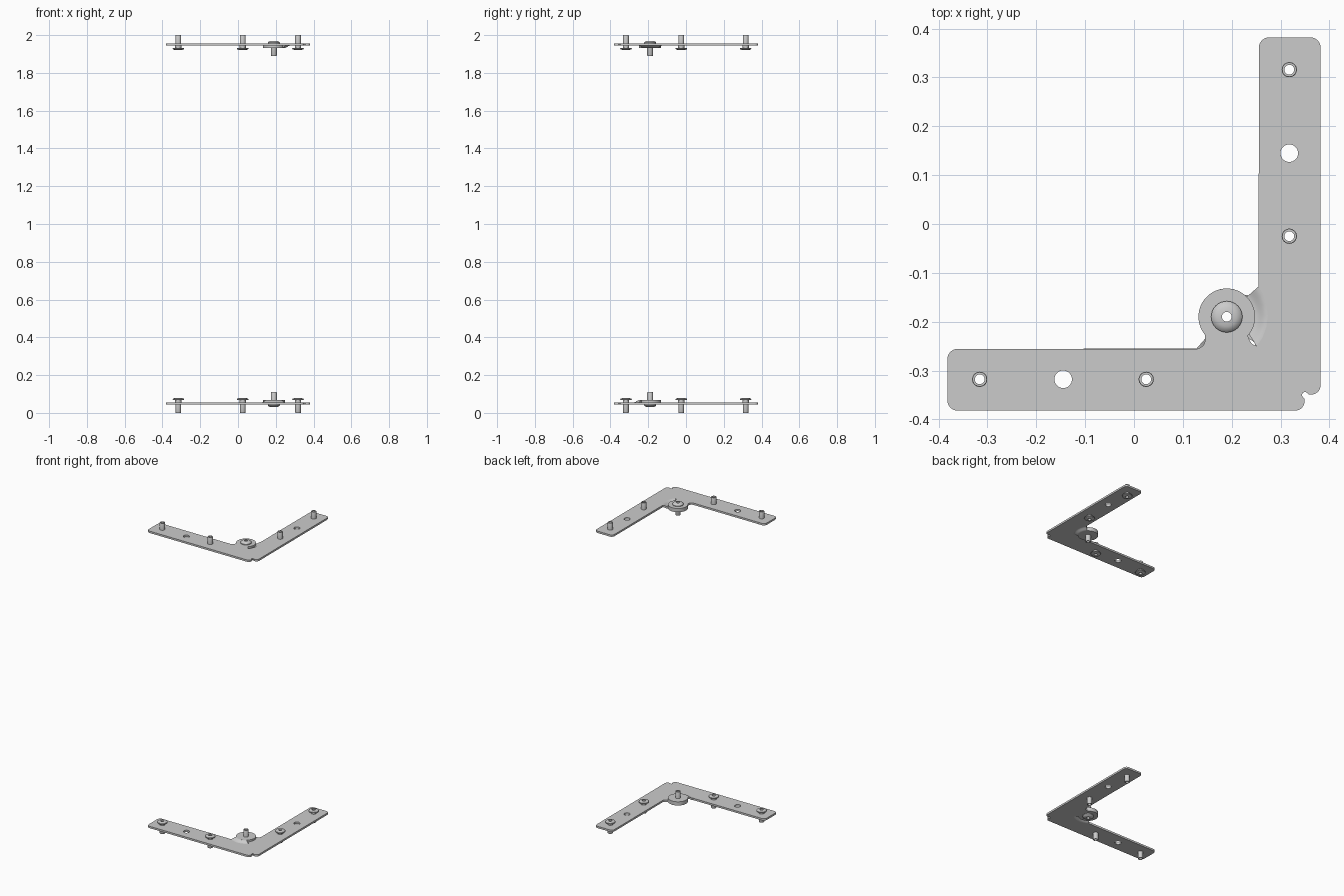
import bpy, bmesh, math
from mathutils import Vector, Matrix

if "Cube" in bpy.data.objects:
    bpy.data.objects.remove(bpy.data.objects["Cube"])

T = 0.012            # sheet thickness
PZ = 1.950           # middle of the upper sheet
PX, PY = 0.19, -0.19 # pivot centre
R = 0.058            # pivot tab radius
# the lower bracket is the upper one flipped about the corner diagonal
FLIP = Matrix(((0, -1, 0, 0), (-1, 0, 0, 0), (0, 0, -1, 2), (0, 0, 0, 1)))


def circle(x, y, r, n=32, a0=0, a1=360):
    closed = abs(a1 - a0) == 360
    k = n if closed else n - 1
    return [(x + r * math.cos(math.radians(a0 + (a1 - a0) * i / k)),
             y + r * math.sin(math.radians(a0 + (a1 - a0) * i / k))) for i in range(n)]


def rounded(points, steps=6):
    """Round the corners given as (x, y, radius); radius 0 stays sharp."""
    out, n = [], len(points)
    for i, (x, y, r) in enumerate(points):
        p = Vector((x, y))
        if r == 0:
            out.append((x, y))
            continue
        a = (Vector(points[i - 1][:2]) - p).normalized()
        b = (Vector(points[(i + 1) % n][:2]) - p).normalized()
        half = a.angle(b) / 2
        d = r / math.tan(half)
        c = p + (a + b).normalized() * (r / math.sin(half))
        s, e = p + a * d - c, p + b * d - c
        for k in range(steps + 1):
            v = s.lerp(e, k / steps).normalized() * r + c
            out.append((v.x, v.y))
    return out


def add(name, mesh):
    for side, m in (("upper", Matrix()), ("lower", FLIP)):
        me = mesh.copy()
        me.transform(m)
        ob = bpy.data.objects.new(side + "_" + name, me)
        bpy.context.collection.objects.link(ob)
        bpy.ops.object.select_all(action='DESELECT')
        ob.select_set(True)
        bpy.context.view_layer.objects.active = ob
        bpy.ops.object.shade_smooth_by_angle(angle=math.radians(35))


def sheet(name, loops, z):
    """Flat sheet: first loop is the outline, the others are holes."""
    cu = bpy.data.curves.new(name, 'CURVE')
    cu.dimensions = '2D'
    cu.fill_mode = 'BOTH'
    cu.extrude = T / 2
    for lp in loops:
        s = cu.splines.new('POLY')
        s.points.add(len(lp) - 1)
        for p, (x, y) in zip(s.points, lp):
            p.co = (x, y, 0, 1)
        s.use_cyclic_u = True
    tmp = bpy.data.objects.new(name, cu)
    bpy.context.collection.objects.link(tmp)
    bpy.context.view_layer.update()
    me = bpy.data.meshes.new_from_object(
        tmp.evaluated_get(bpy.context.evaluated_depsgraph_get()))
    bpy.data.objects.remove(tmp)
    me.transform(Matrix.Translation((0, 0, z)))
    bm = bmesh.new()
    bm.from_mesh(me)
    bmesh.ops.remove_doubles(bm, verts=bm.verts, dist=1e-5)
    bmesh.ops.recalc_face_normals(bm, faces=bm.faces)
    bm.to_mesh(me)
    bm.free()
    add(name, me)


def lathe(name, x, y, profile, n=32):
    """Closed (radius, z) profile spun round a vertical axis."""
    bm = bmesh.new()
    rings = [[bm.verts.new((px, py, z)) for px, py in circle(x, y, r, n)] for r, z in profile]
    for i in range(len(rings)):
        a, b = rings[i - 1], rings[i]
        for j in range(n):
            k = (j + 1) % n
            bm.faces.new((a[j], a[k], b[k], b[j]))
    bmesh.ops.recalc_face_normals(bm, faces=bm.faces)
    me = bpy.data.meshes.new(name)
    bm.to_mesh(me)
    bm.free()
    add(name, me)


# L-shaped arms with the round pivot tab and the slit beside it
RIVETS = [(-0.316, -0.318), (0.025, -0.318), (0.318, -0.025), (0.318, 0.316)]
slope_top = [(0.255, -0.128), (0.264, -0.143), (0.271, -0.163), (0.274, -0.187),
             (0.271, -0.211), (0.263, -0.233), (0.251, -0.250)]
tab = [(x, y, 0) for x, y in circle(PX, PY, R, 40, 220, -42)]
outline = ([(-0.382, -0.382, 0.02), (-0.382, -0.256, 0.02), (0.147, -0.256, 0.02)] + tab
           + [(0.237, -0.239, 0), (0.242, -0.246, 0)]
           + [(x, y, 0) for x, y in reversed(slope_top)]
           + [(0.256, 0.382, 0.02), (0.382, 0.382, 0.02), (0.382, -0.349, 0.018),
              (0.358, -0.349, 0), (0.352, -0.344, 0), (0.345, -0.345, 0),
              (0.344, -0.352, 0), (0.349, -0.358, 0), (0.349, -0.382, 0.018)])
holes = [circle(x, y, 0.0155) for x, y in RIVETS]
holes += [circle(x, y, 0.018) for x, y in ((-0.145, -0.318), (0.318, 0.145))]
holes += [circle(PX, PY, 0.0155)]
sheet("corner_plate", [rounded(outline)] + holes, PZ)

# second tab lying one sheet thickness away
sheet("offset_tab", [circle(PX, PY, R, 48), circle(PX, PY, 0.0155)], PZ - T)

# curved slope joining the second tab to the side arm
inner = circle(PX, PY, R - 0.001, 7, 45, -38)
bm = bmesh.new()
S = 8
layers = []
for dz in (T / 2, -T / 2):
    grid = []
    for o, i in zip(slope_top, inner):
        row = []
        for k in range(S + 1):
            t = k / S
            p = Vector(o).lerp(Vector(i), t)
            row.append(bm.verts.new((p.x, p.y, PZ + dz - T * t * t * (3 - 2 * t))))
        grid.append(row)
    layers.append(grid)
    for a, b in zip(grid, grid[1:]):
        for k in range(S):
            bm.faces.new((a[k], a[k + 1], b[k + 1], b[k]))
for row in (0, -1):
    a, b = layers[0][row], layers[1][row]
    for k in range(S):
        bm.faces.new((a[k], a[k + 1], b[k + 1], b[k]))
bmesh.ops.recalc_face_normals(bm, faces=bm.faces)
slope = bpy.data.meshes.new("tab_slope")
bm.to_mesh(slope)
bm.free()
add("tab_slope", slope)

# hollow fixing rivets with flanged heads
for n, (x, y) in enumerate(RIVETS):
    lathe("rivet_%d" % (n + 1), x, y,
          [(0.010, 2.0), (0.0145, 2.0), (0.0155, 1.998), (0.0155, PZ + T / 2),
           (0.0165, PZ + T / 2), (0.0165, 1.931), (0.029, 1.931), (0.031, 1.928),
           (0.029, 1.925), (0.018, 1.921), (0.010, 1.921)])

# hollow pivot rivet with domed head
lathe("pivot_rivet", PX, PY,
      [(0.010, 1.89), (0.0145, 1.89), (0.0155, 1.892), (0.0155, PZ + T / 2),
       (0.032, PZ + T / 2), (0.032, 1.960), (0.028, 1.965), (0.020, 1.969), (0.010, 1.970)])
